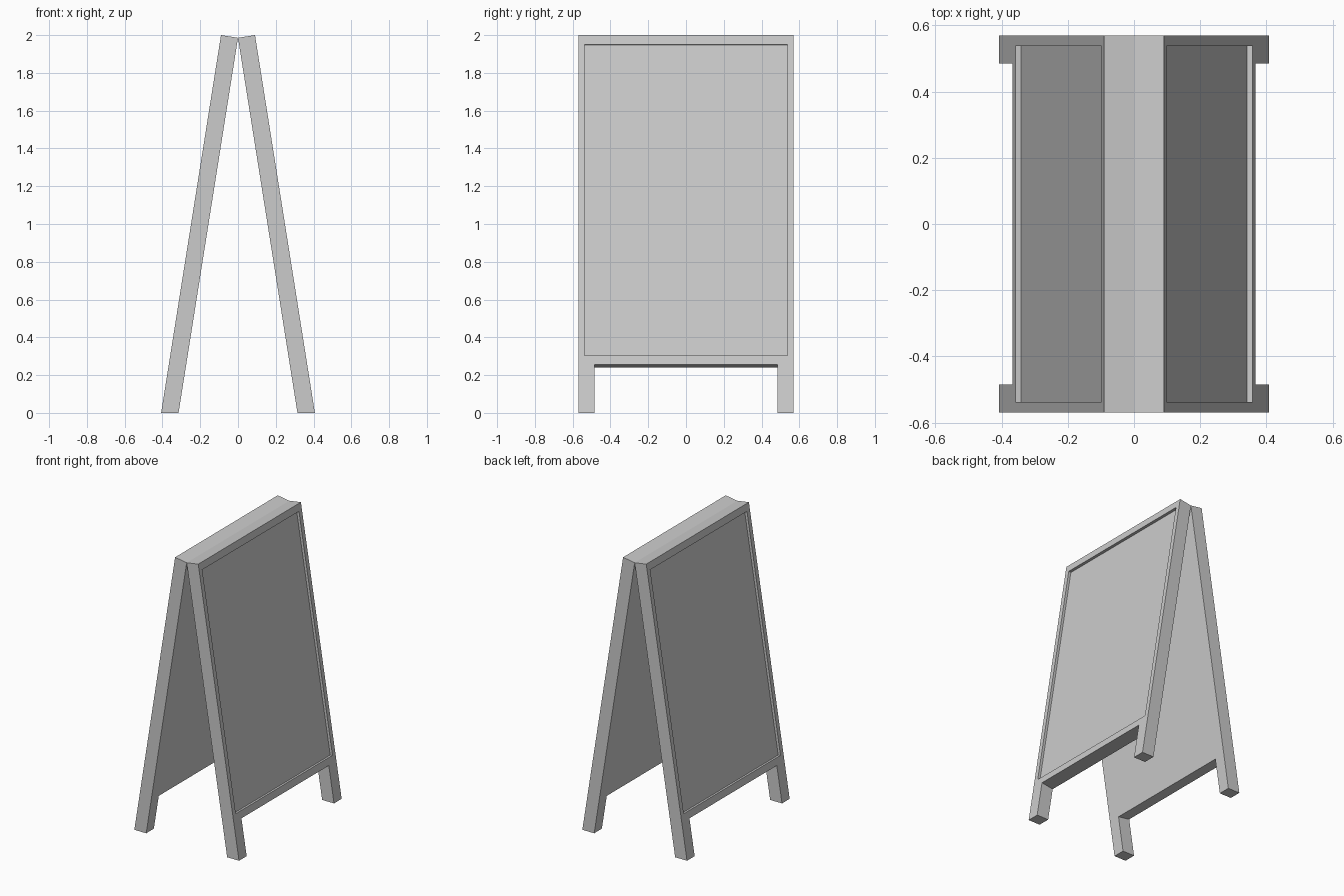
import bpy, bmesh
from mathutils import Vector

if "Cube" in bpy.data.objects:
    bpy.data.objects.remove(bpy.data.objects["Cube"])

TOP_X, FOOT_X, HEIGHT = 0.09, 0.407, 2.0
SLANT = (FOOT_X - TOP_X) / HEIGHT
INWARD = Vector((-1, 0, -SLANT)).normalized()
THICK = TOP_X / -INWARD.x          # inner faces meet at x = 0
RECESS = 0.018


def point(side, y, z, depth=0.0):
    """Point on the leaning outer face, pushed inward; feet stay on the ground."""
    p = Vector((TOP_X + (HEIGHT - z) * SLANT, y, z)) + INWARD * depth
    if z == 0:
        p += Vector((SLANT, 0, -1)) * p.z
    return Vector((p.x * side, p.y, p.z))


def sign_board(name, side):
    bm = bmesh.new()
    # Board outline with two legs, and the recessed panel outline
    outline = [(-0.57, 2), (0.57, 2), (0.57, 0), (0.485, 0),
               (0.485, 0.255), (-0.485, 0.255), (-0.485, 0), (-0.57, 0)]
    panel = [(-0.537, 1.95), (0.537, 1.95), (0.537, 0.305), (-0.537, 0.305)]

    def ring(pts, depth):
        return [bm.verts.new(point(side, y, z, depth)) for y, z in pts]

    def walls(a, b):
        for i in range(len(a)):
            j = (i + 1) % len(a)
            bm.faces.new((a[i], a[j], b[j], b[i]))

    o, back = ring(outline, 0), ring(outline, THICK)
    r, floor = ring(panel, 0), ring(panel, RECESS)
    # Edges and inner face
    walls(o, back)
    bm.faces.new(back)
    # Recessed panel
    walls(r, floor)
    bm.faces.new(floor)
    # Outer frame: top rail, leg, bottom rail, leg
    bm.faces.new((o[0], o[1], r[1], r[0]))
    bm.faces.new((o[1], o[2], o[3], o[4], r[2], r[1]))
    bm.faces.new((o[4], o[5], r[3], r[2]))
    bm.faces.new((o[5], o[6], o[7], o[0], r[0], r[3]))
    bmesh.ops.recalc_face_normals(bm, faces=bm.faces[:])
    mesh = bpy.data.meshes.new(name)
    bm.to_mesh(mesh)
    bm.free()
    bpy.context.collection.objects.link(bpy.data.objects.new(name, mesh))


sign_board("right_sign_board", 1)
sign_board("left_sign_board", -1)
